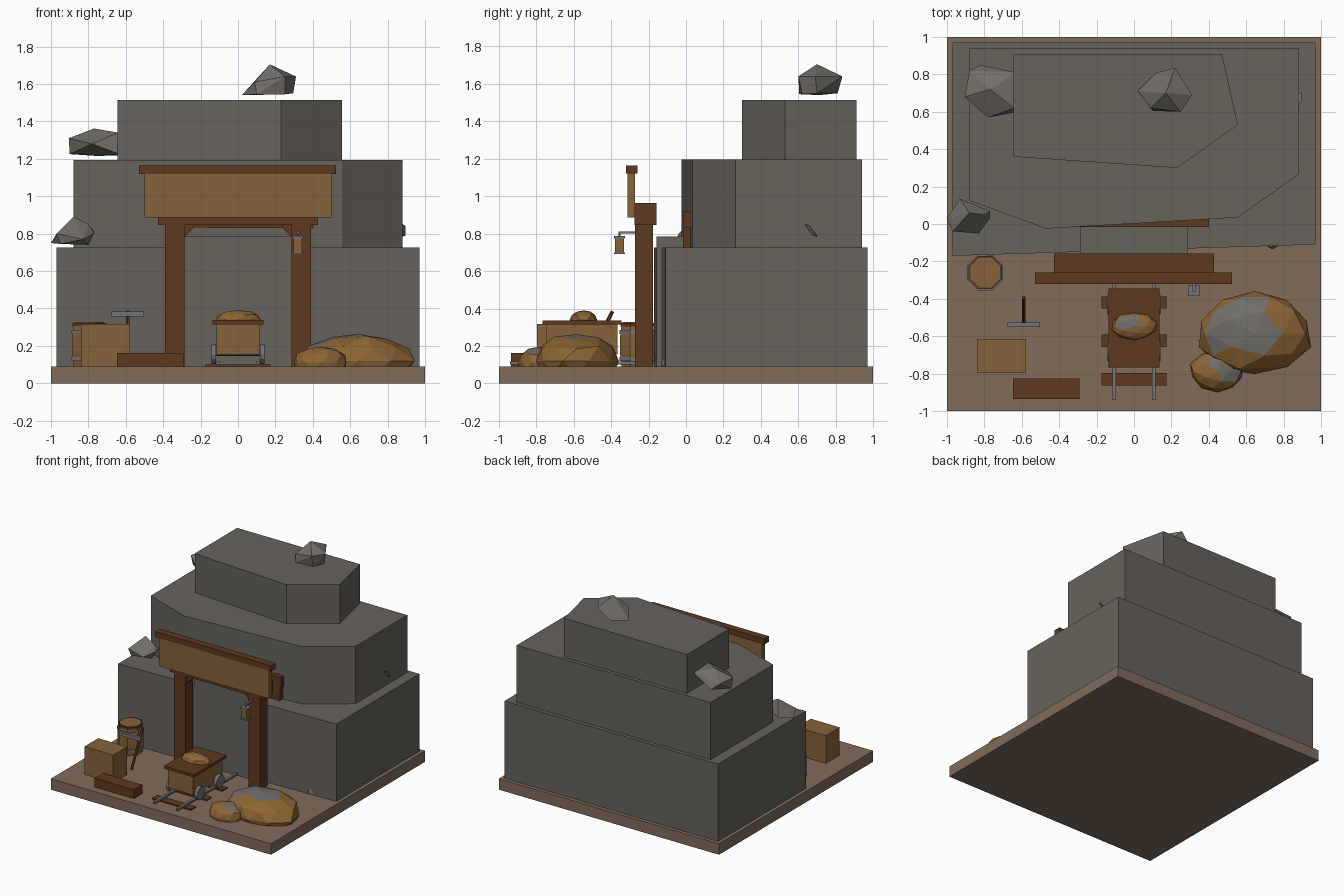
import bpy, bmesh, math, random
from mathutils import Vector, Matrix

if "Cube" in bpy.data.objects:
    bpy.data.objects.remove(bpy.data.objects["Cube"])

random.seed(4)


def material(name, hex_code):
    srgb = [int(hex_code[i:i + 2], 16) / 255 for i in (0, 2, 4)]
    lin = [c / 12.92 if c < 0.04 else ((c + 0.055) / 1.055) ** 2.4 for c in srgb]
    m = bpy.data.materials.new(name)
    m.diffuse_color = (*lin, 1)
    m.use_nodes = True
    m.node_tree.nodes["Principled BSDF"].inputs["Base Color"].default_value = m.diffuse_color
    return m


EARTH = material("earth", "806c5b")
ROCK = material("cliff_rock", "67635c")
BOULDER = material("boulder_rock", "726d66")
DARK = material("dark_wood", "5e3820")
LIGHT = material("light_wood", "85623a")
METAL = material("metal", "74757a")
ORE = material("ore_orange", "8f6534")
STONE = material("ore_grey", "716e69")


def finish(name, bm, *mats):
    bmesh.ops.recalc_face_normals(bm, faces=bm.faces[:])
    me = bpy.data.meshes.new(name)
    bm.to_mesh(me)
    bm.free()
    for m in mats:
        me.materials.append(m)
    ob = bpy.data.objects.new(name, me)
    bpy.context.collection.objects.link(ob)
    return ob


def box(name, x0, x1, y0, y1, z0, z1, mat):
    bm = bmesh.new()
    bmesh.ops.create_cube(bm, size=1)
    bmesh.ops.scale(bm, vec=(x1 - x0, y1 - y0, z1 - z0), verts=bm.verts)
    bmesh.ops.translate(bm, vec=((x0 + x1) / 2, (y0 + y1) / 2, (z0 + z1) / 2), verts=bm.verts)
    return finish(name, bm, mat)


def prism(name, outline, direction, mat):
    bm = bmesh.new()
    f = bm.faces.new([bm.verts.new(p) for p in outline])
    r = bmesh.ops.extrude_face_region(bm, geom=[f], use_keep_orig=True)
    verts = [v for v in r["geom"] if isinstance(v, bmesh.types.BMVert)]
    bmesh.ops.translate(bm, vec=direction, verts=verts)
    return finish(name, bm, mat)


def tier(name, plan, z0, z1):
    return prism(name, [(x, y, z0) for x, y in plan], (0, 0, z1 - z0), ROCK)


def rod(name, a, b, r, sides, mat):
    a, b = Vector(a), Vector(b)
    d = b - a
    bm = bmesh.new()
    m = Matrix.Translation((a + b) / 2) @ d.to_track_quat('Z', 'Y').to_matrix().to_4x4()
    bmesh.ops.create_cone(bm, cap_ends=True, segments=sides, radius1=r, radius2=r,
                          depth=d.length, matrix=m)
    return finish(name, bm, mat)


def lathe(name, profile, cx, cy, sides, mat):
    bm = bmesh.new()
    rings = [[bm.verts.new((cx + r * math.cos((i + 0.5) * math.tau / sides),
                            cy + r * math.sin((i + 0.5) * math.tau / sides), z))
              for i in range(sides)] for r, z in profile]
    for lo, hi in zip(rings, rings[1:]):
        for i in range(sides):
            j = (i + 1) % sides
            bm.faces.new((lo[i], lo[j], hi[j], hi[i]))
    bm.faces.new(rings[0])
    bm.faces.new(rings[-1])
    return finish(name, bm, mat)


def hull(name, points):
    bm = bmesh.new()
    for p in points:
        bm.verts.new(p)
    r = bmesh.ops.convex_hull(bm, input=bm.verts[:])
    loose = [v for v in bm.verts if not v.link_faces]
    bmesh.ops.delete(bm, geom=loose, context='VERTS')
    return finish(name, bm, BOULDER)


def ore_pile(name, c, size, floor, axis, limit):
    """Rough dome cut flat at the floor; faces along axis are grey."""
    bm = bmesh.new()
    bmesh.ops.create_icosphere(bm, subdivisions=2, radius=1)
    for v in bm.verts:
        v.co *= random.uniform(0.93, 1.03)
    axis = Vector(axis).normalized()
    bm.normal_update()
    for f in bm.faces:
        f.material_index = int(f.normal.dot(axis) > limit)
    for v in bm.verts:
        v.co = Vector(c) + Vector((v.co.x * size[0], v.co.y * size[1], v.co.z * size[2]))
    bmesh.ops.bisect_plane(bm, geom=bm.verts[:] + bm.edges[:] + bm.faces[:],
                           plane_co=(0, 0, floor), plane_no=(0, 0, 1), clear_inner=True)
    bmesh.ops.holes_fill(bm, edges=[e for e in bm.edges if e.is_boundary], sides=0)
    return finish(name, bm, ORE, STONE)


# ground slab and stepped cliff
box("ground_slab", -1, 1, -1, 1, 0, 0.09, EARTH)
tier("cliff_lower", [(-.97, -.17), (.97, -.11), (.97, .97), (-.97, .97)], .09, .725)
tier("cliff_middle", [(-.88, .125), (-.47, -.025), (.555, .035), (.88, .265),
                      (.88, .94), (-.88, .94)], .725, 1.195)
tier("cliff_upper", [(-.645, .36), (.23, .3), (.555, .53), (.47, .91), (-.645, .91)],
     1.195, 1.515)
box("tunnel_mouth", -.29, .29, -.157, 0, .09, .785, ROCK)

# boulders on the ledges
hull("boulder_top", [(.02, .71, 1.54), (.09, .62, 1.61), (.1, .605, 1.545), (.17, .7, 1.705),
                     (.25, .6, 1.64), (.31, .69, 1.64), (.295, .7, 1.55), (.22, .835, 1.64),
                     (.12, .81, 1.55), (.25, .62, 1.545)])
hull("boulder_left", [(-.905, .68, 1.31), (-.9, .7, 1.225), (-.88, .82, 1.3), (-.82, .85, 1.25),
                      (-.77, .72, 1.362), (-.63, .81, 1.33), (-.62, .6, 1.22), (-.64, .62, 1.34),
                      (-.78, .57, 1.28), (-.75, .7, 1.215)])
hull("boulder_low", [(-1, .03, .75), (-.97, -.04, .8), (-.93, .135, .78), (-.88, .06, .89),
                     (-.8, .05, .85), (-.77, .07, .81), (-.77, .03, .8), (-.8, .02, .74),
                     (-.83, -.05, .77), (-.95, -.03, .745)])
hull("rock_chip_side", [(.87, .62, .86), (.895, .66, .84), (.895, .7, .79), (.87, .7, .78),
                        (.86, .64, .8)])
hull("rock_chip_front", [(.7, -.11, .09), (.78, -.11, .09), (.74, -.135, .1), (.73, -.125, .13),
                         (.77, -.11, .13), (.74, -.09, .12)])

# timber portal: outer frame, inner frame and corner braces
for s, side in ((-1, "left"), (1, "right")):
    x0, x1 = sorted((s * .287, s * .39))
    box("outer_post_" + side, x0, x1, -.272, -.175, .09, .85, DARK)
    box("inner_post_" + side, x0, x1, -.015, .025, .09, .84, DARK)
    prism("brace_" + side, [(s * .287, -.25, .85), (s * .287, -.25, .78), (s * .235, -.25, .835),
                            (s * .235, -.25, .85)], (0, .05, 0), DARK)
box("outer_lintel", -.427, .427, -.275, -.158, .845, .965, DARK)
box("inner_lintel", -.40, .40, -.015, .027, .83, .917, DARK)
box("sign_board", -.5, .5, -.312, -.272, .885, 1.12, LIGHT)
box("sign_cap", -.53, .525, -.32, -.26, 1.12, 1.165, DARK)

# lantern on its bracket
box("lantern_bracket", .312, .328, -.36, -.27, .80, .812, METAL)
rod("lantern_hook", (.32, -.355, .785), (.32, -.355, .808), .005, 6, METAL)
box("lantern_body", .297, .343, -.378, -.332, .70, .775, LIGHT)
box("lantern_base", .29, .35, -.385, -.325, .69, .70, METAL)
box("lantern_roof", .29, .35, -.385, -.325, .775, .787, METAL)

# track
for i in range(3):
    y = -.42 - .205 * i
    box(f"sleeper_{i}", -.175, .175, y - .033, y + .033, .09, .1, DARK)
for s, side in ((-1, "left"), (1, "right")):
    box("rail_" + side, s * .105 - .01, s * .105 + .01, -.94, -.17, .1, .117, METAL)

# ore cart
box("cart_body", -.115, .115, -.745, -.365, .155, .315, LIGHT)
box("cart_rim", -.137, .137, -.767, -.345, .315, .337, DARK)
for i, y in enumerate((-.68, -.43)):
    rod(f"axle_{i}", (-.135, y, .155), (.135, y, .155), .01, 6, METAL)
    for s in (-1, 1):
        rod(f"wheel_{i}_{'left' if s < 0 else 'right'}", (s * .117, y, .155),
            (s * .143, y, .155), .053, 12, METAL)
ore_pile("cart_ore", (0, -.545, .34), (.125, .075, .052), .335, (-.3, .5, .9), .8)

# ore heaps beside the track
ore_pile("ore_heap_large", (.645, -.585, .12), (.31, .232, .148), .09, (-.3, .3, .9), .72)
ore_pile("ore_heap_small", (.445, -.785, .11), (.148, .115, .092), .09, (.5, .4, .6), .6)

# barrel with hoops
lathe("barrel", [(.092, .09), (.1, .16), (.1, .25), (.092, .31)], -.795, -.26, 8, LIGHT)
lathe("barrel_rim", [(.096, .305), (.096, .322)], -.795, -.26, 8, DARK)
lathe("barrel_lid", [(.086, .31), (.086, .327)], -.795, -.26, 8, LIGHT)
for i, z in enumerate((.12, .265)):
    lathe(f"barrel_hoop_{i}", [(.103, z), (.103, z + .02)], -.795, -.26, 8, METAL)

# crate, timber block and pickaxe
box("crate", -.84, -.577, -.795, -.615, .09, .318, LIGHT)
box("timber_block", -.647, -.292, -.935, -.825, .09, .163, DARK)
rod("pickaxe_handle", (-.59, -.54, .1), (-.59, -.392, .385), .01, 6, DARK)
box("pickaxe_head", -.675, -.502, -.55, -.527, .356, .384, METAL)
